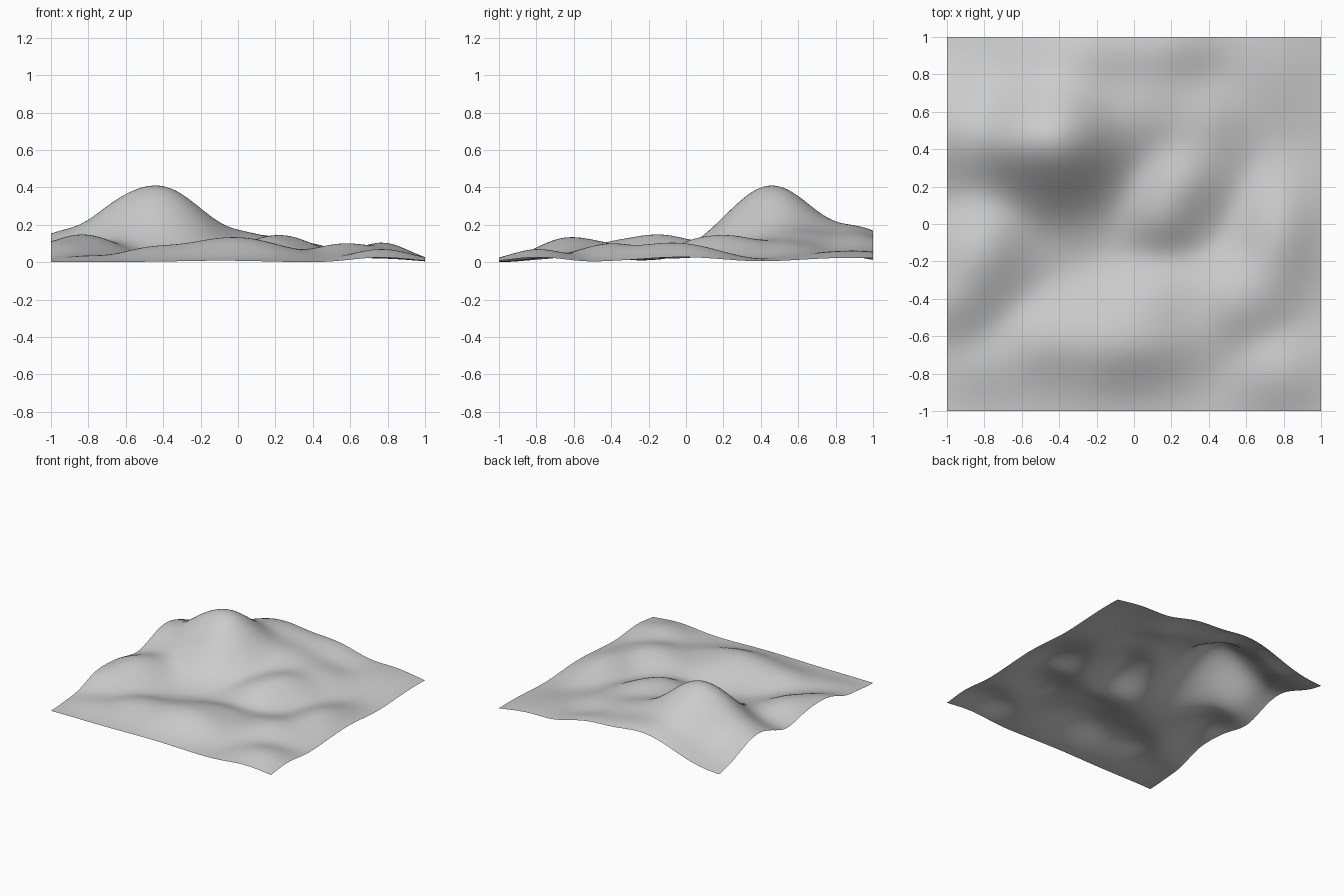
import bpy, bmesh, math

# Mounds: centre x, centre y, height, long radius, short radius, angle in degrees
MOUNDS = [
    (-0.42, 0.46, 0.410, 0.26, 0.26, 0),    # main peak
    (-0.67, 0.44, 0.200, 0.18, 0.18, 0),    # left shoulder
    (-0.95, 0.50, 0.160, 0.18, 0.24, 0),    # left edge swell
    (-0.28, 0.92, 0.185, 0.30, 0.20, 0),    # back ridge
    (0.04, 0.60, 0.152, 0.24, 0.23, 0),     # saddle behind the peak
    (0.38, 0.56, 0.090, 0.18, 0.18, 0),     # right end of the saddle
    (0.18, 0.96, 0.130, 0.25, 0.18, 0),     # back bump
    (0.70, 0.88, 0.068, 0.24, 0.30, 0),     # back right swell
    (0.23, 0.21, 0.148, 0.23, 0.17, 50),    # middle mound
    (0.16, 0.03, 0.080, 0.15, 0.13, 0),     # front slope of the middle mound
    (-0.03, -0.63, 0.138, 0.30, 0.175, 5),  # front mound
    (0.05, -0.41, 0.090, 0.25, 0.15, 10),   # rear slope of the front mound
    (-0.46, -0.62, 0.080, 0.19, 0.16, 20),  # left tail of the front mound
    (-0.83, -0.15, 0.156, 0.26, 0.19, 65),  # left mound
    (-0.98, -0.42, 0.085, 0.16, 0.16, 0),   # front end of the left mound
    (0.57, -0.40, 0.106, 0.20, 0.18, 40),   # right mound
    (0.77, -0.06, 0.112, 0.25, 0.15, 85),   # right ridge
    (0.77, -0.79, 0.078, 0.18, 0.16, 0),    # front right bump
    (-0.80, -0.74, 0.040, 0.18, 0.14, 0),   # front left bump
]


def height(x, y):
    """Soft union of all mounds."""
    total = 0.0
    for cx, cy, h, a, b, deg in MOUNDS:
        c, s = math.cos(math.radians(deg)), math.sin(math.radians(deg))
        u = ((x - cx) * c + (y - cy) * s) / a
        v = ((y - cy) * c - (x - cx) * s) / b
        total += (h * math.exp(-0.5 * (u * u + v * v))) ** 2
    return math.sqrt(total + 0.00006)


# Rolling ground sheet
bm = bmesh.new()
bmesh.ops.create_grid(bm, x_segments=100, y_segments=100, size=1.0)
for v in bm.verts:
    v.co.z = height(v.co.x, v.co.y)
low = min(v.co.z for v in bm.verts)
for v in bm.verts:
    v.co.z -= low
for f in bm.faces:
    f.smooth = True
mesh = bpy.data.meshes.new("terrain")
bm.to_mesh(mesh)
bm.free()

grey = bpy.data.materials.new("light grey")
grey.diffuse_color = (0.6, 0.6, 0.6, 1.0)
mesh.materials.append(grey)
terrain = bpy.data.objects.new("terrain", mesh)
bpy.context.collection.objects.link(terrain)
